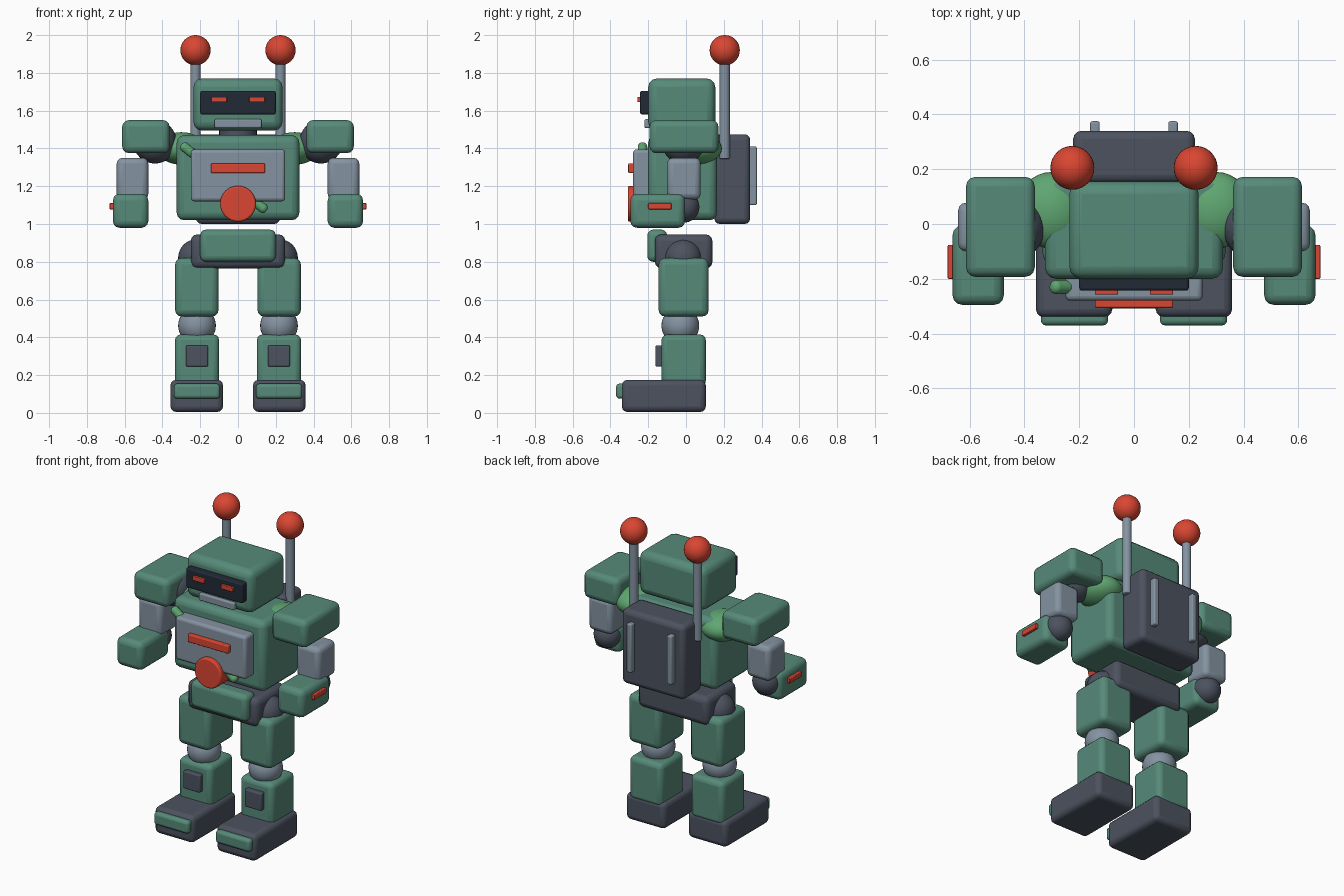
import bpy, math
from mathutils import Vector

if "Cube" in bpy.data.objects:
    bpy.data.objects.remove(bpy.data.objects["Cube"])


def material(name, rgb):
    """Flat colour given as sRGB 0-255, stored as linear."""
    m = bpy.data.materials.new(name)
    lin = [((c / 255 + 0.055) / 1.055) ** 2.4 for c in rgb]
    m.diffuse_color = (*lin, 1)
    m.use_nodes = True
    m.node_tree.nodes["Principled BSDF"].inputs["Base Color"].default_value = m.diffuse_color
    return m


GREEN = material("armour green", (86, 138, 121))
DARK = material("dark slate", (76, 82, 95))
GREY = material("steel grey", (132, 147, 161))
RED = material("signal red", (218, 70, 50))
LEAF = material("leaf green", (95, 166, 113))
NAVY = material("visor navy", (33, 42, 54))


def finish(name, mat):
    o = bpy.context.object
    o.name = name
    o.data.materials.append(mat)
    bpy.ops.object.shade_smooth_by_angle(angle=math.radians(40))
    return o


def box(name, mat, x, y, z, bevel=0.03):
    """Rounded box from (min, max) ranges on each axis."""
    r = (x, y, z)
    bpy.ops.mesh.primitive_cube_add(size=1, location=[(a + b) / 2 for a, b in r])
    o = bpy.context.object
    o.scale = [abs(b - a) for a, b in r]
    bpy.ops.object.transform_apply(location=False, rotation=False, scale=True)
    bev = o.modifiers.new("rounding", 'BEVEL')
    bev.width = bevel
    bev.segments = 3
    return finish(name, mat)


def ball(name, mat, loc, radii):
    if not isinstance(radii, tuple):
        radii = (radii,) * 3
    bpy.ops.mesh.primitive_uv_sphere_add(segments=32, ring_count=16, radius=1, location=loc)
    bpy.context.object.scale = radii
    bpy.ops.object.transform_apply(location=False, rotation=False, scale=True)
    return finish(name, mat)


def rod(name, mat, a, b, radius, bevel=0.005):
    a, b = Vector(a), Vector(b)
    bpy.ops.mesh.primitive_cylinder_add(vertices=32, radius=radius, depth=(b - a).length,
                                        location=(a + b) / 2)
    o = bpy.context.object
    o.rotation_euler = (b - a).to_track_quat('Z', 'Y').to_euler()
    bev = o.modifiers.new("rounding", 'BEVEL')
    bev.width = bevel
    bev.segments = 3
    bev.limit_method = 'ANGLE'
    return finish(name, mat)


# Head
box("head", GREEN, (-0.236, 0.236), (-0.2, 0.155), (1.495, 1.77), 0.045)
box("visor", NAVY, (-0.2, 0.2), (-0.243, -0.18), (1.58, 1.705), 0.01)
box("mouth", GREY, (-0.125, 0.125), (-0.22, -0.17), (1.508, 1.555), 0.008)
rod("neck", DARK, (0, -0.02, 1.44), (0, -0.02, 1.53), 0.1)

# Torso with chest panel, dial and hose
box("torso", GREEN, (-0.325, 0.325), (-0.2, 0.165), (1.02, 1.47), 0.04)
box("chest_panel", GREY, (-0.25, 0.25), (-0.28, -0.17), (1.12, 1.395), 0.018)
box("chest_bar", RED, (-0.143, 0.143), (-0.306, -0.26), (1.27, 1.32), 0.006)
rod("chest_dial", RED, (0, -0.19, 1.107), (0, -0.308, 1.107), 0.095, 0.01)
rod("chest_hose", LEAF, (-0.3, -0.23, 1.42), (0.15, -0.23, 1.07), 0.025, 0.018)

# Backpack
box("backpack", DARK, (-0.222, 0.222), (0.15, 0.34), (1.0, 1.475), 0.03)

# Pelvis
box("pelvis", DARK, (-0.25, 0.25), (-0.165, 0.14), (0.765, 0.945), 0.035)
box("pelvis_plate", GREEN, (-0.2, 0.2), (-0.205, -0.1), (0.8, 0.97), 0.03)

# Parts on both sides
for s, side in ((-1, "right"), (1, "left")):
    def sx(a, b):
        return (min(s * a, s * b), max(s * a, s * b))

    # Face, antenna and back details
    box(side + "_eye", RED, sx(0.058, 0.143), (-0.258, -0.23), (1.645, 1.673), 0.004)
    rod(side + "_antenna", GREY, (s * 0.225, 0.205, 1.345), (s * 0.225, 0.205, 1.9), 0.027)
    ball(side + "_antenna_tip", RED, (s * 0.225, 0.205, 1.92), 0.08)
    box(side + "_back_strip", GREY, sx(0.125, 0.16), (0.32, 0.375), (1.1, 1.41), 0.008)

    # Arm
    ball(side + "_shoulder_cushion", LEAF, (s * 0.3, 0.05, 1.4), (0.13, 0.14, 0.086))
    ball(side + "_shoulder_joint", DARK, (s * 0.44, -0.015, 1.435), 0.115)
    box(side + "_shoulder_pad", GREEN, sx(0.362, 0.613), (-0.193, 0.172), (1.375, 1.55), 0.035)
    box(side + "_upper_arm", GREY, sx(0.475, 0.642), (-0.1, 0.078), (1.13, 1.35), 0.03)
    ball(side + "_elbow", DARK, (s * 0.56, -0.012, 1.09), 0.083)
    box(side + "_forearm", GREEN, sx(0.475, 0.662), (-0.295, -0.005), (0.98, 1.16), 0.035)
    box(side + "_forearm_light", RED, sx(0.64, 0.68), (-0.2, -0.077), (1.078, 1.11), 0.004)

    # Leg
    ball(side + "_hip", DARK, (s * 0.217, -0.015, 0.82), 0.1)
    box(side + "_thigh", GREEN, sx(0.103, 0.333), (-0.145, 0.12), (0.51, 0.82), 0.035)
    ball(side + "_knee", GREY, (s * 0.217, -0.03, 0.462), 0.1)
    box(side + "_shin", GREEN, sx(0.1, 0.334), (-0.13, 0.105), (0.14, 0.415), 0.03)
    box(side + "_shin_plate", DARK, sx(0.158, 0.276), (-0.162, -0.11), (0.245, 0.357), 0.008)
    box(side + "_foot", DARK, sx(0.079, 0.358), (-0.34, 0.105), (0.005, 0.175), 0.03)
    box(side + "_toe_plate", GREEN, sx(0.095, 0.34), (-0.37, -0.3), (0.075, 0.155), 0.018)
